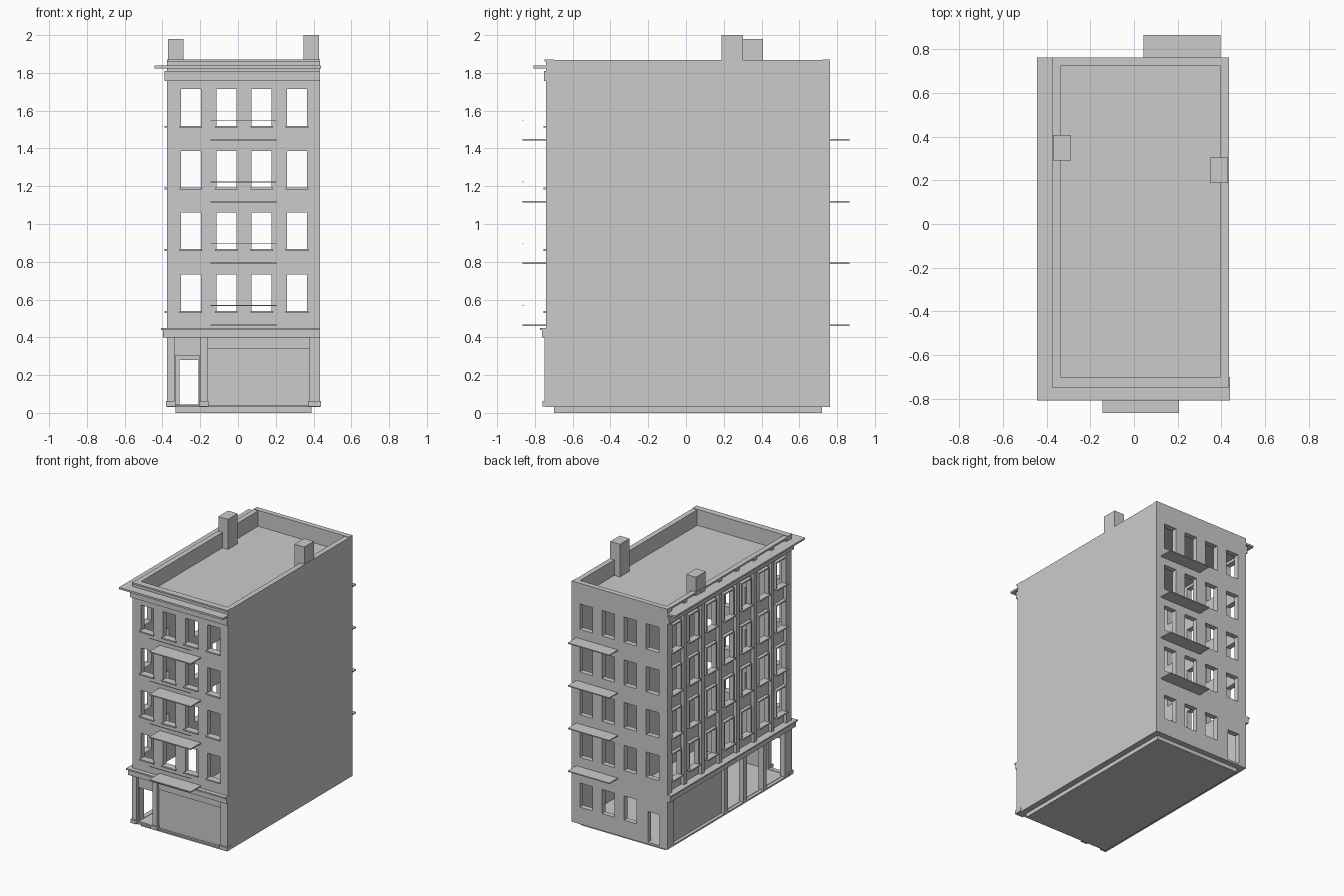
import bpy, bmesh
from mathutils import Vector

old = bpy.data.objects.get("Cube")
if old:
    bpy.data.objects.remove(old, do_unlink=True)

# One plain masonry colour
stone = bpy.data.materials.new("grey_stone")
stone.use_nodes = True
stone.diffuse_color = (0.6, 0.6, 0.6, 1)
stone.node_tree.nodes["Principled BSDF"].inputs["Base Color"].default_value = (0.6, 0.6, 0.6, 1)


def finish(name, bm):
    bmesh.ops.recalc_face_normals(bm, faces=bm.faces)
    mesh = bpy.data.meshes.new(name)
    bm.to_mesh(mesh)
    bm.free()
    mesh.materials.append(stone)
    obj = bpy.data.objects.new(name, mesh)
    bpy.context.collection.objects.link(obj)
    return obj


def boxes(name, spans):
    """Boxes given as (x0, x1, y0, y1, z0, z1), gathered in one object."""
    bm = bmesh.new()
    for x0, x1, y0, y1, z0, z1 in spans:
        for v in bmesh.ops.create_cube(bm, size=1)["verts"]:
            v.co = Vector((x1 if v.co.x > 0 else x0,
                           y1 if v.co.y > 0 else y0,
                           z1 if v.co.z > 0 else z0))
    return finish(name, bm)


def wall(name, axis, pos, thick, u0, u1, z0, z1, holes):
    """Upright wall along an axis, with rectangular openings (u0, u1, z0, z1)."""
    us = sorted({u0, u1, *[u for h in holes for u in h[:2]]})
    zs = sorted({z0, z1, *[z for h in holes for z in h[2:]]})
    bm = bmesh.new()
    place = (lambda u, z: (u, pos, z)) if axis == "x" else (lambda u, z: (pos, u, z))
    grid = [[bm.verts.new(place(u, z)) for z in zs] for u in us]
    for i in range(len(us) - 1):
        for j in range(len(zs) - 1):
            u, z = (us[i] + us[i + 1]) / 2, (zs[j] + zs[j + 1]) / 2
            if not any(a < u < b and c < z < d for a, b, c, d in holes):
                bm.faces.new((grid[i][j], grid[i + 1][j], grid[i + 1][j + 1], grid[i][j + 1]))
    loose = [v for v in bm.verts if not v.link_faces]
    bmesh.ops.delete(bm, geom=loose, context="VERTS")
    new = bmesh.ops.extrude_face_region(bm, geom=bm.faces[:], use_keep_orig=True)["geom"]
    shift = Vector((0, thick, 0)) if axis == "x" else Vector((thick, 0, 0))
    bmesh.ops.translate(bm, vec=shift, verts=[g for g in new if isinstance(g, bmesh.types.BMVert)])
    return finish(name, bm)


# Main dimensions
L, R, F, B = -0.375, 0.435, -0.74, 0.762
BASE, TOP, T = 0.035, 1.868, 0.04
HALF = 0.053
storeys = [(0.54, 0.732), (0.867, 1.06), (1.193, 1.386), (1.52, 1.714)]
columns = [-0.25, -0.062, 0.125, 0.312]
bays = [-0.62 + 0.211 * i for i in range(7)]
slab_heights = [0.465, 0.792, 1.118, 1.445]


def windows(centres, rows):
    return [(c - HALF, c + HALF, a, b) for c in centres for a, b in rows]


# Plinth, floor and roof deck
boxes("plinth", [(-0.33, 0.39, -0.7, 0.72, 0, BASE)])
boxes("ground_floor_slab", [(L, R, F, B, 0.03, 0.042)])
boxes("roof_deck", [(L + T, R - T, F + T, B - T, 1.735, 1.75)])

# Outer walls
wall("front_wall", "x", F, T, L, R, 0.4, TOP, windows(columns, storeys))
wall("back_wall", "x", B, -T, L, R, BASE, TOP,
     windows(columns, storeys) + windows(columns[1:], [(0.16, 0.345)])
     + [(-0.31, -0.21, 0.045, 0.28)])
boxes("right_wall", [(R - T, R, F + T, B - T, BASE, TOP)])
shop_bays = [(-0.66, -0.44), (-0.4, -0.2), (-0.16, 0.03)]
wall("left_wall", "y", L + 0.025, 0.015, F + T, B - T, BASE, TOP,
     windows(bays, storeys) + [(a, b, 0.045, 0.37) for a, b in shop_bays])

# Left facade: pilasters, window surrounds and ground floor posts
mids = [c + 0.1055 for c in bays[:-1]]
boxes("left_pilasters", [(L, L + 0.026, c - 0.017, c + 0.017, 0.45, TOP) for c in mids])
surrounds = []
for c in bays:
    for a, b in storeys:
        for s in (-1, 1):
            e = c + s * (HALF + 0.005)
            surrounds.append((L, L + T, e - 0.005, e + 0.005, a, b))
        surrounds.append((L, L + T, c - HALF - 0.01, c + HALF + 0.01, b, b + 0.01))
boxes("left_window_surrounds", surrounds)
boxes("left_ground_posts", [(L, L + T, y - 0.02, y + 0.02, BASE, 0.4)
                            for y in (-0.68, -0.42, -0.18, 0.05, 0.702)])
boxes("left_corner_posts", [(L, L + T, F + T, F + T + 0.02, 0.4, TOP),
                            (L, L + T, B - T - 0.02, B - T, 0.4, TOP)])
boxes("left_parapet_cap", [(L, L + T, F, B, 1.856, TOP)])

# Window sills
boxes("front_sills", [(c - 0.06, c + 0.06, F - 0.015, F + 0.01, a - 0.01, a)
                      for c in columns for a, b in storeys])
boxes("left_sills", [(L - 0.013, L + T, c - 0.065, c + 0.065, a - 0.01, a)
                     for c in bays for a, b in storeys])

# Shopfront: recessed panel, sign board, doorway and pilasters
wall("shopfront", "x", F + 0.015, T - 0.015, L, R, BASE, 0.4, [(-0.33, -0.205, 0.045, 0.305)])
boxes("sign_board", [(-0.16, 0.375, F + 0.005, F + T, 0.34, 0.4)])
posts = [(L, -0.335), (-0.202, -0.16), (0.375, R)]
boxes("shop_pilasters", [(a, b, F - 0.008, F + T, BASE, 0.4) for a, b in posts])
boxes("pilaster_bases", [(a - 0.005, b + 0.005, F - 0.02, F + T, BASE, 0.062) for a, b in posts])

# Belt course, frieze and cornice wrap the front and left sides
def wrapped_band(name, out, z0, z1, right=R):
    boxes(name, [(L - out, right, F - out, F + 0.005, z0, z1),
                 (L - out, L + 0.026, F, B, z0, z1)])


wrapped_band("belt_course", 0.022, 0.398, 0.438)
wrapped_band("belt_cap", 0.032, 0.438, 0.449)
wrapped_band("frieze", 0.013, 1.757, 1.81)
wrapped_band("cornice", 0.068, 1.824, 1.838, 0.44)
boxes("parapet_caps", [(L, R, F - 0.008, F + T, 1.86, 1.872), (L, R, B - T, B, 1.86, 1.872)])

# Balconies and their front rails
boxes("front_balconies", [(-0.145, 0.205, -0.865, F + 0.005, z - 0.004, z + 0.004)
                          for z in slab_heights])
boxes("balcony_rails", [(-0.145, 0.205, -0.865, -0.861, z + 0.102, z + 0.106)
                        for z in slab_heights])
boxes("back_balconies", [(0.043, 0.395, B - 0.005, 0.865, z - 0.004, z + 0.004)
                         for z in slab_heights])

# Chimneys
boxes("left_chimney", [(-0.37, -0.288, 0.29, 0.408, 1.74, 1.98)])
boxes("right_chimney", [(0.347, 0.43, 0.187, 0.303, 1.74, 2.0)])
